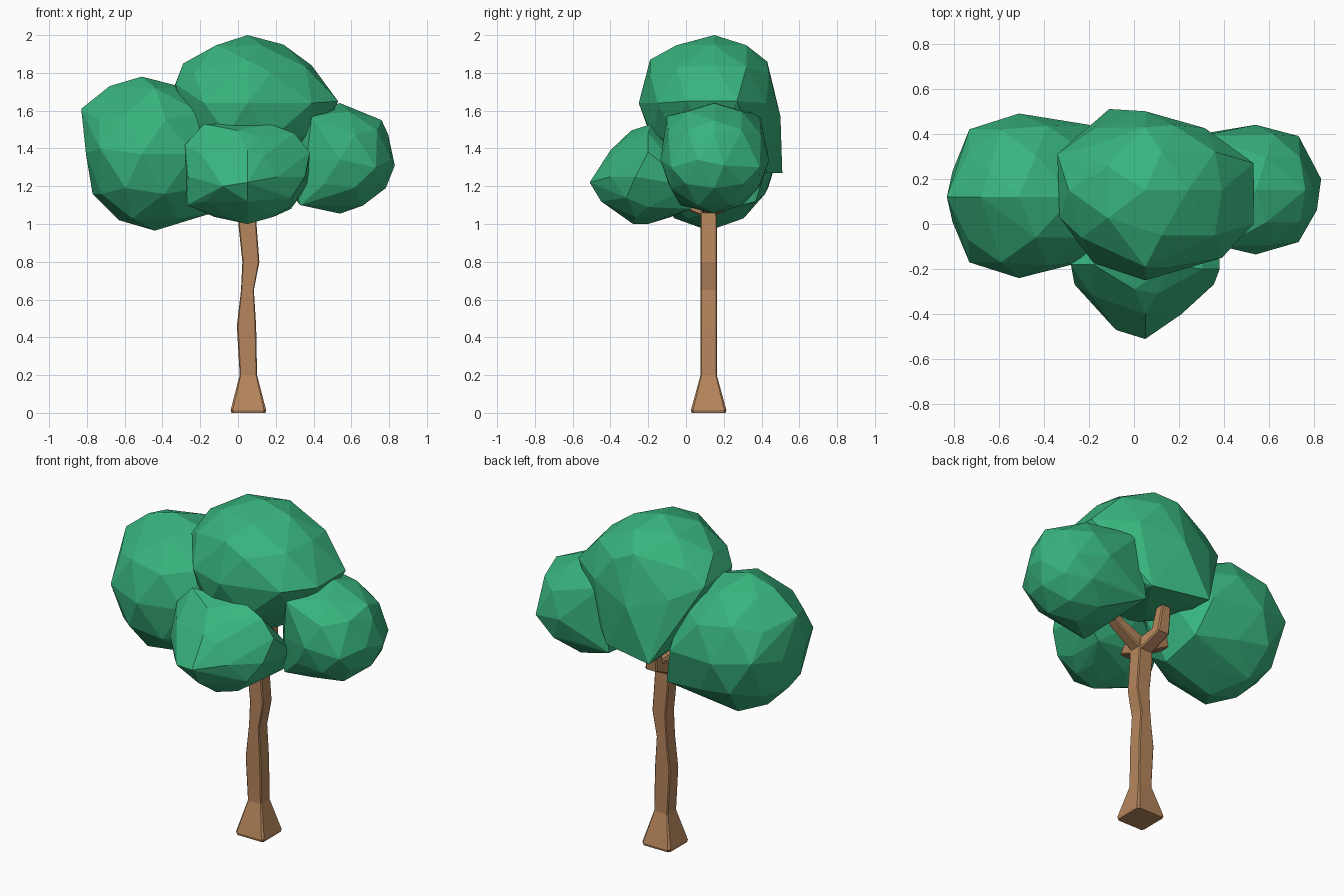
import bpy, bmesh
from mathutils import Vector


def material(name, rgb):
    m = bpy.data.materials.new(name)
    m.diffuse_color = (*rgb, 1)
    return m


LEAF = material("leaf_green", (0.04, 0.46, 0.21))
BARK = material("bark_brown", (0.47, 0.24, 0.11))


def finish(bm, name, mat):
    bmesh.ops.recalc_face_normals(bm, faces=bm.faces)
    me = bpy.data.meshes.new(name)
    bm.to_mesh(me)
    bm.free()
    me.materials.append(mat)
    ob = bpy.data.objects.new(name, me)
    bpy.context.collection.objects.link(ob)
    return ob


def clump(name, lo, mid, hi, pulls):
    """Faceted ball with its own radius on each side, then corners pulled out."""
    bm = bmesh.new()
    bmesh.ops.create_icosphere(bm, subdivisions=2, radius=1)
    for v in bm.verts:
        v.co = Vector([m + c * ((h - m) if c > 0 else (m - l))
                       for c, l, m, h in zip(v.co, lo, mid, hi)])
    free = list(bm.verts)
    for p in map(Vector, pulls):
        v = min(free, key=lambda w: (w.co - p).length)
        v.co = p
        free.remove(v)
    pts = [v.co.copy() for v in bm.verts]
    bm.free()
    bm = bmesh.new()
    for p in pts:
        bm.verts.new(p)
    bmesh.ops.convex_hull(bm, input=bm.verts)
    loose = [v for v in bm.verts if not v.link_faces]
    bmesh.ops.delete(bm, geom=loose, context='VERTS')
    return finish(bm, name, LEAF)


def limb(name, stations, side, chamfer=0.2):
    """Square bar with chamfered corners; stations are (x, y, z, half_a, half_b)."""
    bm = bmesh.new()
    rings = []
    pts = [Vector(s[:3]) for s in stations]
    for i, s in enumerate(stations):
        d = (pts[min(i + 1, len(pts) - 1)] - pts[max(i - 1, 0)]).normalized()
        if side is None:
            a, b = Vector((1, 0, 0)), Vector((0, 1, 0))
        else:
            a = Vector(side)
            b = d.cross(a).normalized()
        k = 1 - chamfer
        prof = [(1, -k), (1, k), (k, 1), (-k, 1), (-1, k), (-1, -k), (-k, -1), (k, -1)]
        rings.append([bm.verts.new(pts[i] + a * u * s[3] + b * v * s[4]) for u, v in prof])
    for r, q in zip(rings, rings[1:]):
        for j in range(8):
            bm.faces.new((r[j], r[(j + 1) % 8], q[(j + 1) % 8], q[j]))
    bm.faces.new(rings[0])
    bm.faces.new(rings[-1])
    return finish(bm, name, BARK)


# Foliage clumps
clump("crown_top", (-0.34, -0.25, 1.27), (0.05, 0.15, 1.64), (0.50, 0.49, 2.0),
      [(0.53, 0.27, 1.65), (0.53, 0.0, 1.65), (0.39, -0.15, 1.64), (-0.33, 0.03, 1.74),
       (-0.34, 0.31, 1.72), (-0.11, 0.51, 1.27), (0.05, 0.5, 1.57), (-0.29, 0.15, 1.85),
       (0.39, 0.15, 1.84), (0.24, 0.15, 1.95), (0.05, -0.19, 1.87), (0.05, 0.43, 1.86),
       (0.23, 0.43, 1.27), (0.08, -0.1, 1.32)])
clump("crown_left", (-0.82, -0.24, 0.97), (-0.51, 0.12, 1.37), (-0.05, 0.49, 1.78),
      [(-0.83, 0.12, 1.61), (-0.77, 0.12, 1.16), (-0.63, 0.12, 1.02), (-0.44, 0.12, 0.965),
       (-0.73, 0.42, 1.4), (-0.73, -0.17, 1.4), (-0.68, 0.12, 1.73),
       (-0.13, 0.12, 1.06), (-0.2, 0.44, 1.35), (-0.13, 0.37, 1.12)])
clump("crown_right", (0.24, -0.135, 1.055), (0.54, 0.15, 1.34), (0.825, 0.44, 1.64),
      [(0.76, 0.15, 1.55), (0.83, 0.2, 1.31), (0.73, -0.08, 1.3), (0.73, 0.39, 1.3),
       (0.39, -0.1, 1.57), (0.29, 0.39, 1.58), (0.24, 0.39, 1.2), (0.33, -0.03, 1.1)])
clump("crown_front", (-0.28, -0.42, 1.0), (0.05, -0.2, 1.25), (0.37, 0.04, 1.5),
      [(0.05, -0.51, 1.22), (-0.28, -0.18, 1.42), (-0.18, -0.18, 1.53), (0.17, -0.18, 1.53),
       (0.38, -0.2, 1.38), (-0.27, -0.22, 1.1), (0.27, -0.2, 1.09), (-0.08, -0.47, 1.2),
       (0.05, -0.28, 1.0), (0.05, -0.4, 1.39), (0.21, -0.4, 1.25), (0.37, 0.03, 1.2),
       (0.3, -0.2, 1.48), (0.28, 0.03, 1.08), (0.05, -0.45, 1.12), (0.0, -0.29, 1.495)])

# Trunk with flared foot
limb("trunk", [(0.055, 0.12, 0, 0.09, 0.09), (0.055, 0.12, 0.015, 0.094, 0.094),
               (0.055, 0.12, 0.2, 0.046, 0.043), (0.045, 0.12, 0.46, 0.051, 0.043),
               (0.05, 0.12, 0.65, 0.034, 0.043), (0.068, 0.12, 0.8, 0.045, 0.043),
               (0.05, 0.12, 1.0, 0.048, 0.043), (0.05, 0.12, 1.1, 0.045, 0.042)], None, 0.12)

# Branches reaching into the clumps
limb("back_branch", [(0.05, 0.12, 1.07, 0.045, 0.04), (0.03, 0.26, 1.13, 0.04, 0.035),
                     (0.02, 0.29, 1.35, 0.025, 0.025)], (1, 0, 0))
limb("front_branch", [(0.05, 0.12, 1.07, 0.045, 0.04), (0.05, -0.02, 1.12, 0.035, 0.03),
                      (0.05, -0.12, 1.18, 0.025, 0.025)], (1, 0, 0))
limb("left_branch", [(0.05, 0.12, 1.08, 0.04, 0.04), (-0.12, 0.12, 1.17, 0.032, 0.03),
                     (-0.22, 0.12, 1.25, 0.025, 0.025)], (0, 1, 0))
limb("right_branch", [(0.05, 0.12, 1.08, 0.04, 0.04), (0.22, 0.13, 1.16, 0.032, 0.03),
                      (0.36, 0.15, 1.24, 0.025, 0.025)], (0, 1, 0))
